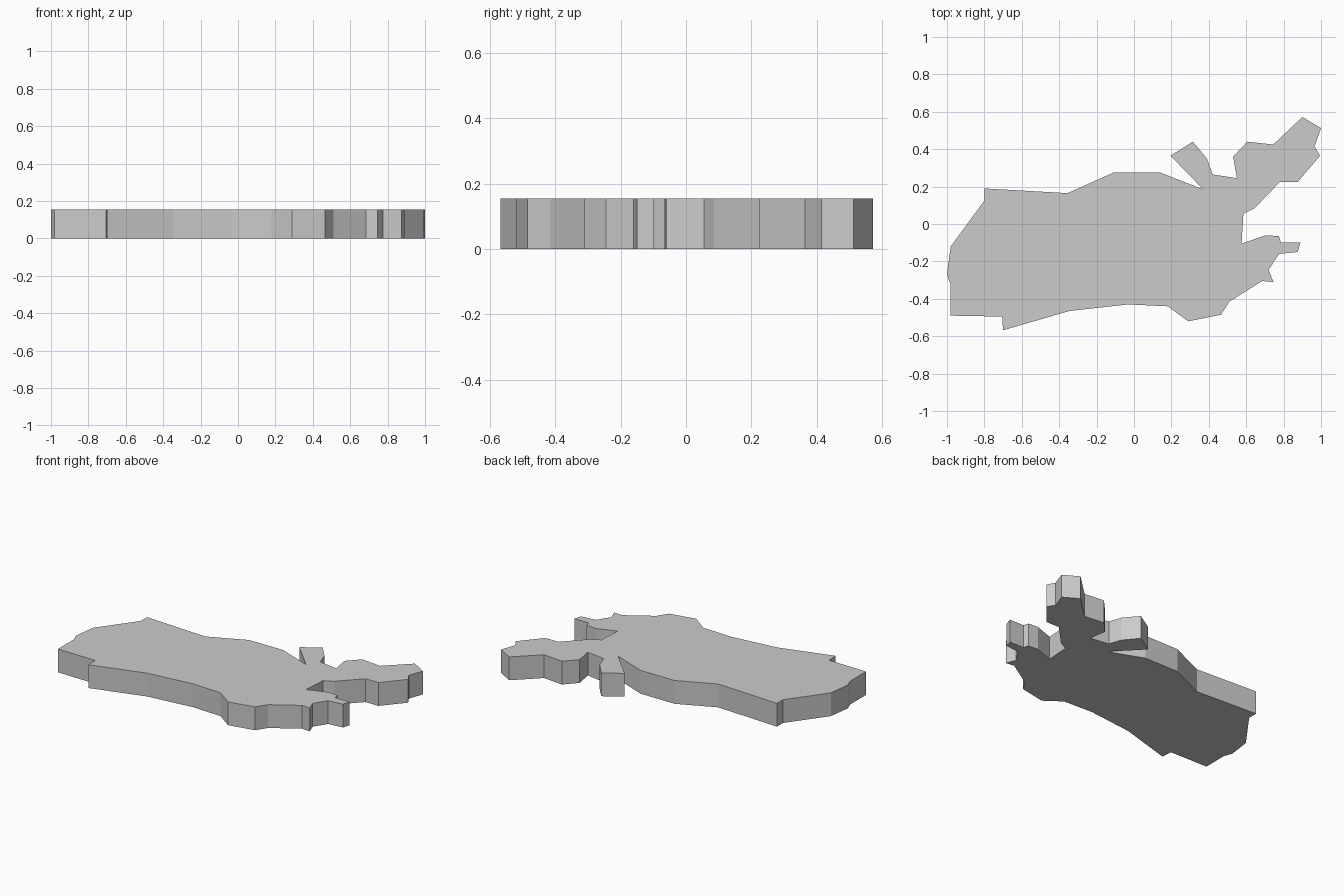
import bpy, bmesh

HEIGHT = 0.155

# Outline of the slab, clockwise seen from above, grouped by region
back_edge = [(-0.80, 0.125), (-0.80, 0.19), (-0.355, 0.165), (-0.11, 0.275),
             (0.14, 0.275), (0.37, 0.185)]
small_prong = [(0.195, 0.365), (0.315, 0.44), (0.39, 0.35), (0.42, 0.265), (0.55, 0.245)]
large_arm = [(0.53, 0.36), (0.605, 0.44), (0.745, 0.425), (0.90, 0.572), (1.0, 0.513),
             (0.965, 0.415), (0.995, 0.365), (0.875, 0.225), (0.78, 0.225),
             (0.645, 0.085), (0.585, 0.055)]
lower_arm = [(0.575, -0.105), (0.705, -0.06), (0.775, -0.065), (0.785, -0.10),
             (0.89, -0.10), (0.875, -0.15), (0.775, -0.16), (0.72, -0.245),
             (0.745, -0.31), (0.685, -0.305)]
front_edge = [(0.51, -0.415), (0.465, -0.485), (0.29, -0.52), (0.18, -0.44),
              (-0.03, -0.43), (-0.345, -0.465), (-0.70, -0.568), (-0.705, -0.495)]
left_end = [(-0.98, -0.49), (-0.98, -0.325), (-1.0, -0.27), (-0.98, -0.12)]


def extruded_slab(name, outline, height):
    """Fill an outline and extrude it upwards into a closed solid."""
    bm = bmesh.new()
    face = bm.faces.new([bm.verts.new((x, y, 0)) for x, y in outline])
    top = bmesh.ops.extrude_face_region(bm, geom=[face], use_keep_orig=True)["geom"]
    bmesh.ops.translate(bm, vec=(0, 0, height),
                        verts=[v for v in top if isinstance(v, bmesh.types.BMVert)])
    bmesh.ops.recalc_face_normals(bm, faces=bm.faces)
    mesh = bpy.data.meshes.new(name)
    bm.to_mesh(mesh)
    bm.free()
    obj = bpy.data.objects.new(name, mesh)
    bpy.context.collection.objects.link(obj)
    return obj


# Flat island-shaped slab
extruded_slab("slab", back_edge + small_prong + large_arm + lower_arm
              + front_edge + left_end, HEIGHT)
